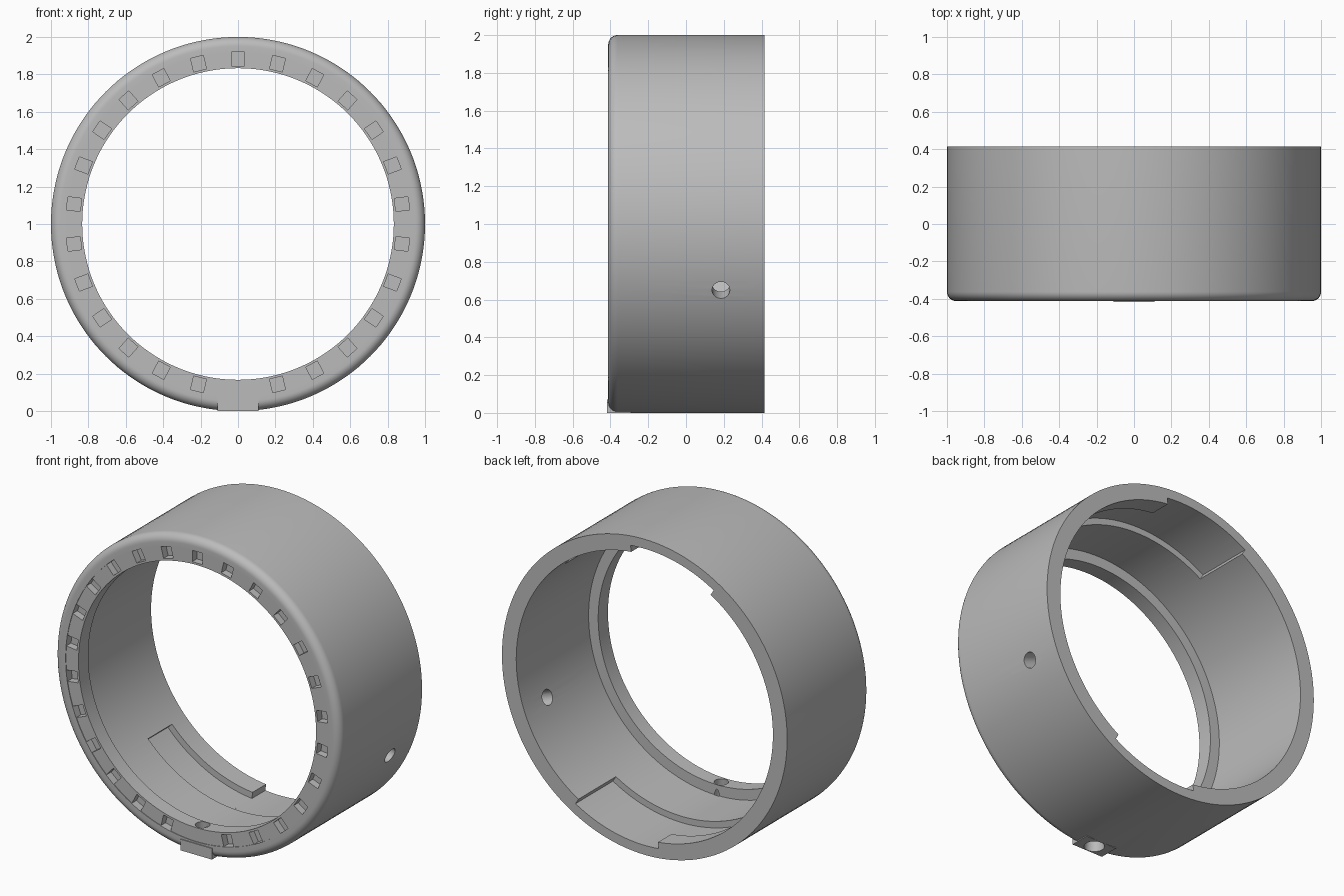
import bpy, bmesh
from math import radians, sin, cos, pi
from mathutils import Matrix, Vector

if "Cube" in bpy.data.objects:
    bpy.data.objects.remove(bpy.data.objects["Cube"])

FRONT, BACK, SEGMENTS = -0.412, 0.415, 144
CENTRE = Vector((0, 0, 1))

grey = bpy.data.materials.new("satin grey")
grey.use_nodes = True
grey.diffuse_color = (0.5, 0.5, 0.5, 1)
grey.node_tree.nodes["Principled BSDF"].inputs["Base Color"].default_value = (0.5, 0.5, 0.5, 1)


def point(radius, angle, y):
    return CENTRE + Vector((radius * cos(angle), y, radius * sin(angle)))


def finish(bm, name):
    bmesh.ops.recalc_face_normals(bm, faces=bm.faces)
    mesh = bpy.data.meshes.new(name)
    bm.to_mesh(mesh)
    bm.free()
    mesh.materials.append(grey)
    obj = bpy.data.objects.new(name, mesh)
    bpy.context.collection.objects.link(obj)
    return obj


def sweep(name, profile, start=0, end=360, steps=SEGMENTS):
    """Turn a closed (radius, y) profile about the ring axis."""
    full = end - start == 360
    bm = bmesh.new()
    rows = []
    for i in range(steps if full else steps + 1):
        a = radians(start + (end - start) * i / steps)
        rows.append([bm.verts.new(point(r, a, y)) for r, y in profile])
    n = len(profile)
    for i in range(steps):
        a, b = rows[i], rows[(i + 1) % len(rows)]
        for j in range(n):
            k = (j + 1) % n
            bm.faces.new((a[j], b[j], b[k], a[k]))
    if not full:
        bm.faces.new(rows[0])
        bm.faces.new(rows[-1])
    return finish(bm, name)


def add_box(bm, centre, size, turn=0):
    matrix = (Matrix.Translation(centre) @ Matrix.Rotation(turn, 4, 'Y')
              @ Matrix.Diagonal((*size, 1)))
    bmesh.ops.create_cube(bm, size=1, matrix=matrix)


def drill(name, angle, y, inner, outer):
    """Round cutter pointing outwards through the wall."""
    bm = bmesh.new()
    axis = Vector((cos(angle), 0, sin(angle)))
    matrix = (Matrix.Translation(point(0.91, angle, y))
              @ axis.to_track_quat('Z', 'Y').to_matrix().to_4x4())
    bmesh.ops.create_cone(bm, cap_ends=True, segments=32, radius1=inner,
                          radius2=outer, depth=0.24, matrix=matrix)
    return finish(bm, name)


def combine(body, tool, operation):
    mod = body.modifiers.new(tool.name, 'BOOLEAN')
    mod.object, mod.operation, mod.solver = tool, operation, 'EXACT'
    bpy.context.view_layer.update()
    result = bpy.data.meshes.new_from_object(
        body.evaluated_get(bpy.context.evaluated_depsgraph_get()))
    body.modifiers.clear()
    body.data = result
    bpy.data.objects.remove(tool)


# Ring wall with rounded front edge and a thin inner flange
ROUND = 0.05
profile = [(1 - ROUND + ROUND * cos(t * pi / 16), FRONT + ROUND - ROUND * sin(t * pi / 16))
           for t in range(9)]
profile += [(0.92, FRONT), (0.92, FRONT + 0.004), (0.833, FRONT + 0.004),
            (0.833, -0.31), (0.9, -0.31), (0.9, BACK), (1, BACK)]
ring = sweep("ring", profile)

# Index tab under the front edge
bm = bmesh.new()
add_box(bm, (0, -0.355, 0.035), (0.22, 0.126, 0.07))
combine(ring, finish(bm, "index_tab"), 'UNION')

# Shallow pockets around the front, skipping the one above the tab
bm = bmesh.new()
COUNT = 26
for i in range(COUNT):
    if i != COUNT // 2:
        a = 2 * pi * i / COUNT
        add_box(bm, point(0.883, pi / 2 - a, FRONT), (0.07, 0.1, 0.074), a)
combine(ring, finish(bm, "pocket_cutter"), 'DIFFERENCE')

# Two bayonet slots: an open entry and a groove behind a lip
for turn in (0, 180):
    for name, start, end, top in (("entry_cutter", 84, 121, 0.5), ("groove_cutter", 43, 85, 0.28)):
        section = [(0.86, 0.04), (0.94, 0.04), (0.94, top), (0.86, top)]
        combine(ring, sweep(name, section, start + turn, end + turn, 24), 'DIFFERENCE')

# Side screw hole and tapered hole through the tab
combine(ring, drill("side_hole_cutter", radians(-20.5), 0.185, 0.047, 0.047), 'DIFFERENCE')
combine(ring, drill("tab_hole_cutter", -pi / 2, -0.355, 0.038, 0.062), 'DIFFERENCE')

bpy.ops.object.select_all(action='DESELECT')
ring.select_set(True)
bpy.context.view_layer.objects.active = ring
bpy.ops.object.shade_smooth_by_angle(angle=radians(30))
